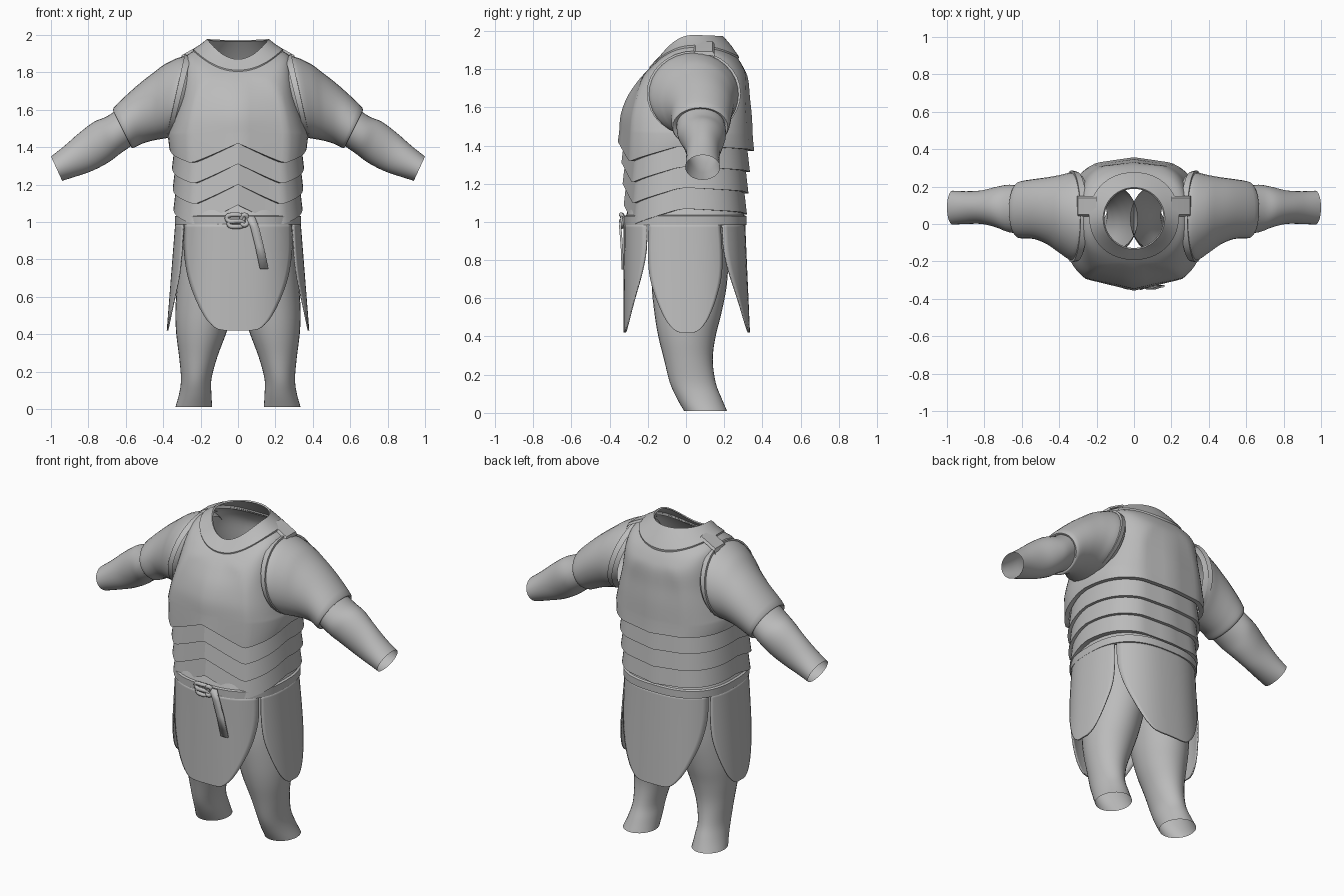
import bpy, math
from mathutils import Vector

cube = bpy.data.objects.get("Cube")
if cube:
    bpy.data.objects.remove(cube, do_unlink=True)

grey = bpy.data.materials.new("plain_grey")
grey.use_nodes = True
grey.diffuse_color = (0.5, 0.5, 0.5, 1)
grey.node_tree.nodes["Principled BSDF"].inputs["Base Color"].default_value = (0.5, 0.5, 0.5, 1)
SEG = 64


def make(name, verts, faces, angle=35):
    mesh = bpy.data.meshes.new(name)
    mesh.from_pydata([tuple(v) for v in verts], [], faces)
    mesh.materials.append(grey)
    ob = bpy.data.objects.new(name, mesh)
    bpy.context.collection.objects.link(ob)
    bpy.ops.object.select_all(action="DESELECT")
    ob.select_set(True)
    bpy.context.view_layer.objects.active = ob
    bpy.ops.object.shade_smooth_by_angle(angle=math.radians(angle))
    return ob


def loft(name, rings, closed=True, angle=35):
    """Skin a list of equally long point rings."""
    n = len(rings[0])
    faces = []
    for r in range(len(rings) - 1):
        for i in range(n if closed else n - 1):
            j = (i + 1) % n
            faces.append((r * n + i, r * n + j, (r + 1) * n + j, (r + 1) * n + i))
    return make(name, [p for ring in rings for p in ring], faces, angle)


def smooth(rows, steps=4):
    """Catmull-Rom interpolation of rows of numbers."""
    out = []
    for i in range(len(rows) - 1):
        quad = [rows[max(i - 1, 0)], rows[i], rows[i + 1], rows[min(i + 2, len(rows) - 1)]]
        for s in range(steps):
            t = s / steps
            out.append([b + t * ((c - a) / 2 + t * ((2 * a - 5 * b + 4 * c - d) / 2
                        + t * (3 * b - a - 3 * c + d) / 2)) for a, b, c, d in zip(*quad)])
    return out + [rows[-1]]


def plan(a, rx, yf, yb, n=2.6, ridge=0.0):
    """Point on the body outline; angle a is 0 at the front."""
    s, c = math.sin(a), math.cos(a)
    x = math.copysign(abs(s) ** (2 / n), s)
    y = abs(c) ** (2 / n)
    y = min(y, 1 - (ridge if c > 0 else ridge * 0.6) * abs(x))
    mid, half = (yf + yb) / 2, (yb - yf) / 2
    return rx * x, mid - math.copysign(y, c) * half


ANGLES = [2 * math.pi * i / SEG for i in range(SEG)]


def body_ring(rx, yf, yb, zf, zs, zb, n=2.6, ridge=0.0):
    ring = []
    for a in ANGLES:
        c = math.cos(a)
        ring.append((*plan(a, rx, yf, yb, n, ridge), zs + ((zf if c > 0 else zb) - zs) * c * c))
    return ring


def chevron_ring(rx, yf, yb, z):
    """Outline whose height zigzags over the front and levels off behind."""
    keys = [(0, 0), (0.7, -0.105), (1.5, -0.02), (math.pi, -0.05)]
    ring = []
    for a in ANGLES:
        x, y = plan(a, rx, yf, yb, 2.6, 0.25)
        b = abs(math.atan2(x, -y))
        for (a0, d0), (a1, d1) in zip(keys, keys[1:]):
            if a0 <= b <= a1 + 1e-4:
                ring.append((x, y, z + d0 + (d1 - d0) * (b - a0) / (a1 - a0)))
                break
    return ring


# Breastplate
shell = smooth([
    (0.375, -0.350, 0.350, 1.47, 1.46, 1.44, 2.6, 0.25),
    (0.350, -0.342, 0.345, 1.56, 1.55, 1.55, 2.7, 0.25),
    (0.315, -0.310, 0.335, 1.65, 1.67, 1.65, 2.9, 0.22),
    (0.297, -0.258, 0.325, 1.73, 1.80, 1.75, 2.8, 0.15),
    (0.280, -0.215, 0.300, 1.78, 1.88, 1.81, 2.5, 0.05),
    (0.235, -0.185, 0.270, 1.81, 1.915, 1.86, 2.2, 0.0)])
loft("breastplate", [chevron_ring(0.345, -0.33, 0.33, 1.42), chevron_ring(0.368, -0.357, 0.357, 1.42)]
     + [body_ring(*r) for r in shell])

# Collar
loft("collar", [body_ring(*r) for r in [
    (0.238, -0.190, 0.275, 1.800, 1.905, 1.850, 2.1),
    (0.240, -0.192, 0.277, 1.812, 1.925, 1.865, 2.1),
    (0.200, -0.160, 0.240, 1.845, 1.950, 1.920, 2.05),
    (0.165, -0.135, 0.195, 1.870, 1.978, 1.972, 2),
    (0.158, -0.128, 0.188, 1.865, 1.970, 1.965, 2)]])

# Overlapping waist plates
for i, name in enumerate(("upper", "middle", "lower")):
    z = 1.31 - 0.11 * i
    rx, yf, yb = 0.353 - 0.004 * i, -0.338 + 0.006 * i, 0.335 - 0.008 * i
    loft(name + "_waist_plate", [
        chevron_ring(rx - 0.015, yf + 0.015, yb - 0.015, z + 0.13),
        chevron_ring(rx, yf, yb, z),
        chevron_ring(rx - 0.03, yf + 0.03, yb - 0.03, z)], angle=25)

# Belt
loft("belt", [body_ring(rx, -rx + 0.012, rx - 0.02, z, z, z)
              for rx, z in ((0.3, 1.11), (0.325, 1.035), (0.337, 1.03), (0.337, 0.985), (0.315, 0.985))])


# Skirt panels: rows of height and half angle around the hips
def skirt_panel(name, centre, rows, flare):
    rings = []
    for z, half in smooth(rows, 5):
        t = (0.99 - z) / 0.57
        ring = []
        for k in range(17):
            a = centre + half * (k / 8 - 1)
            x, y = plan(a, 0.328 + flare * t, -0.318, 0.302 + 0.025 * t, 2.5)
            ring.append((x, y, z))
        rings.append(ring)
    ob = loft(name, rings, closed=False)
    mod = ob.modifiers.new("thickness", "SOLIDIFY")
    mod.thickness = 0.008


broad = [(0.99, 0.98), (0.85, 0.96), (0.72, 0.84), (0.6, 0.65), (0.5, 0.46),
         (0.45, 0.33), (0.428, 0.24), (0.42, 0.14)]
narrow = [(0.99, 0.55), (0.85, 0.57), (0.72, 0.54), (0.6, 0.42), (0.5, 0.28),
          (0.45, 0.18), (0.428, 0.11), (0.42, 0.06)]
skirt_panel("front_skirt_panel", 0, broad, 0.02)
skirt_panel("back_skirt_panel", math.pi, broad, 0.02)
skirt_panel("left_skirt_panel", math.pi / 2, narrow, 0.045)
skirt_panel("right_skirt_panel", -math.pi / 2, narrow, 0.045)


# Limbs: each row gives two opposite points in x, z and the depth range
def limb(name, rows, side, steps=4):
    rings = []
    for ax, az, bx, bz, y0, y1 in smooth(rows, steps):
        ring = []
        for a in ANGLES[::2]:
            c, s = math.cos(a) / 2, math.sin(a) / 2
            ring.append((side * ((ax + bx) / 2 + (ax - bx) * c),
                         (y0 + y1) / 2 + (y1 - y0) * s,
                         (az + bz) / 2 + (az - bz) * c))
        rings.append(ring[::side])
    return loft(name, rings, angle=50)


sleeve = [(0.24, 1.86, 0.33, 1.47, -0.17, 0.26), (0.29, 1.885, 0.375, 1.45, -0.195, 0.275),
          (0.38, 1.85, 0.43, 1.44, -0.15, 0.26), (0.45, 1.80, 0.475, 1.43, -0.11, 0.25),
          (0.55, 1.72, 0.52, 1.415, -0.08, 0.24), (0.665, 1.61, 0.563, 1.395, -0.075, 0.225)]
forearm = [(0.62, 1.62, 0.55, 1.42, -0.05, 0.2), (0.70, 1.565, 0.63, 1.365, -0.045, 0.21),
           (0.77, 1.535, 0.69, 1.32, -0.02, 0.20), (0.85, 1.475, 0.775, 1.275, 0.0, 0.18),
           (0.93, 1.405, 0.86, 1.245, 0.0, 0.175), (1.0, 1.35, 0.94, 1.22, -0.003, 0.178)]
armhole = [(0.25, 1.89, 0.36, 1.45, -0.2, 0.28), (0.285, 1.895, 0.383, 1.45, -0.205, 0.287),
           (0.288, 1.88, 0.383, 1.46, -0.19, 0.27)]
leg = [(0.30, 1.03, -0.02, 1.03, -0.15, 0.21), (0.31, 0.85, -0.02, 0.85, -0.17, 0.22),
       (0.325, 0.68, 0.0, 0.68, -0.18, 0.215), (0.335, 0.52, 0.03, 0.52, -0.165, 0.185),
       (0.33, 0.4, 0.065, 0.4, -0.145, 0.155), (0.315, 0.28, 0.11, 0.28, -0.115, 0.14),
       (0.305, 0.16, 0.142, 0.16, -0.085, 0.155), (0.315, 0.08, 0.142, 0.08, -0.05, 0.185),
       (0.335, 0.01, 0.138, 0.01, -0.01, 0.215)]
for side, word in ((1, "left"), (-1, "right")):
    limb(word + "_sleeve", sleeve + [(0.645, 1.59, 0.573, 1.41, -0.05, 0.2)], side)
    limb(word + "_forearm", forearm, side)
    limb(word + "_armhole_rim", armhole, side, 1)
    limb(word + "_leg", leg, side)
    # Shoulder strap
    strap = []
    for y, lift in ((0.04, -0.015), (0.05, 0), (0.14, 0), (0.15, -0.015)):
        strap.append([(side * x, y, z + lift) for x, z in ((0.2, 1.945), (0.25, 1.92), (0.3, 1.892), (0.305, 1.87))])
    loft(word + "_shoulder_strap", strap, closed=False)


# Belt knot from crossed loops, and its hanging tail
def cord(name, points, radius, closed):
    curve = bpy.data.curves.new(name, "CURVE")
    curve.dimensions = "3D"
    curve.bevel_depth = radius
    curve.bevel_resolution = 2
    curve.resolution_u = 6
    curve.use_fill_caps = True
    sp = curve.splines.new("BEZIER")
    sp.bezier_points.add(len(points) - 1)
    for bp, p in zip(sp.bezier_points, points):
        bp.co = Vector(p)
        bp.handle_left_type = bp.handle_right_type = "AUTO"
    sp.use_cyclic_u = closed
    curve.materials.append(grey)
    bpy.context.collection.objects.link(bpy.data.objects.new(name, curve))


for name, x, z, w, h in (("knot_upper_loop", -0.015, 1.02, 0.045, 0.018),
                         ("knot_lower_loop", -0.01, 0.99, 0.04, 0.015),
                         ("knot_side_loop", 0.035, 1.01, 0.017, 0.028)):
    cord(name, [(x - w, -0.33, z), (x, -0.34, z + h), (x + w, -0.33, z), (x, -0.338, z - h)], 0.012, True)

tail = [[(x + dx, y, z) for dx in (-0.023, 0.023)] for x, y, z in
        ((0.065, -0.33, 1.03), (0.09, -0.338, 0.97), (0.115, -0.33, 0.87), (0.14, -0.325, 0.75))]
tail_ob = loft("belt_tail", tail, closed=False)
tail_ob.modifiers.new("thickness", "SOLIDIFY").thickness = 0.012
